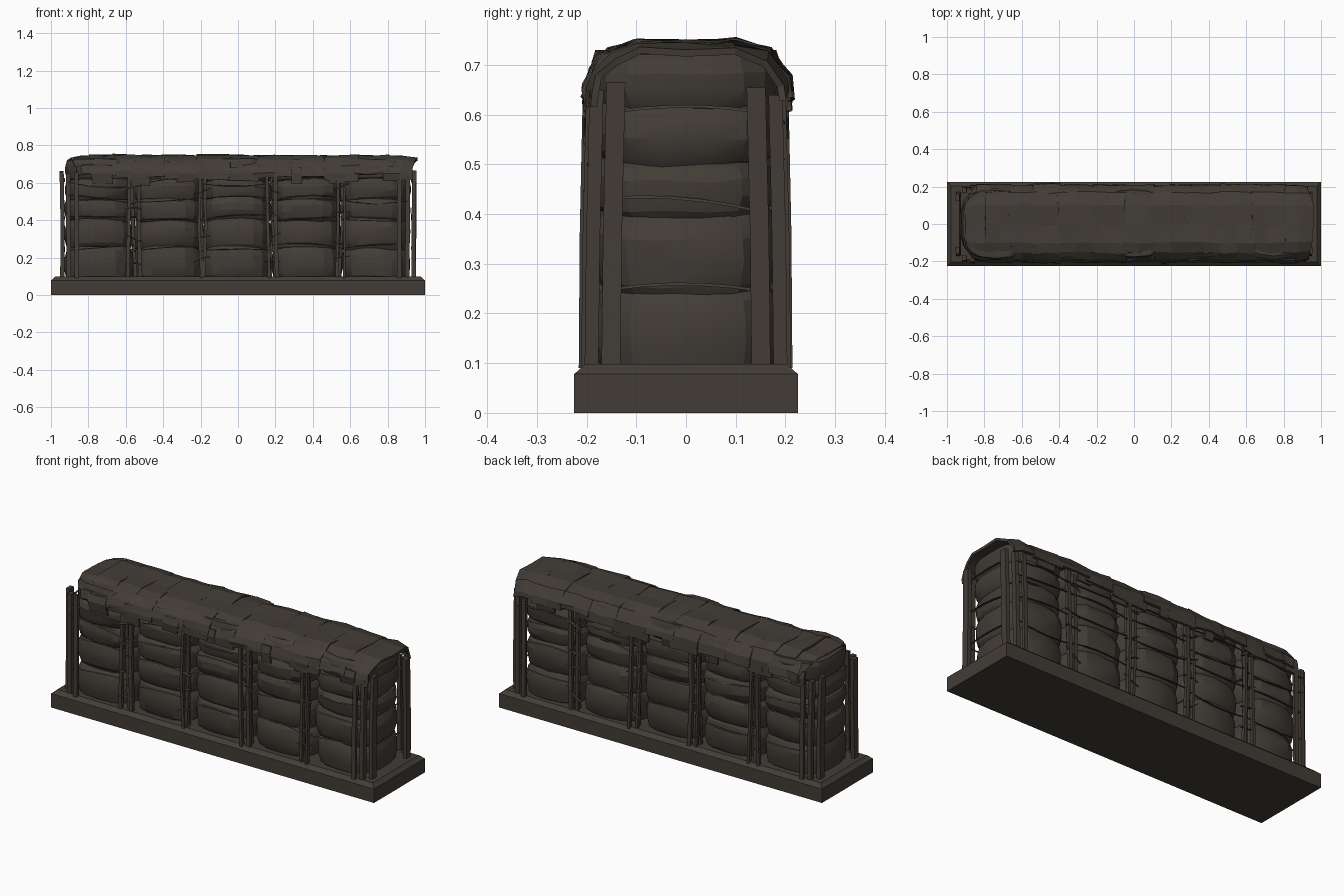
import bpy, bmesh, math, random
from mathutils import Vector

random.seed(7)
if "Cube" in bpy.data.objects:
    bpy.data.objects.remove(bpy.data.objects["Cube"], do_unlink=True)

mat = bpy.data.materials.new("dark_brown_cloth")
mat.use_nodes = True
COLOUR = (0.055, 0.046, 0.037, 1)
mat.diffuse_color = COLOUR
bsdf = mat.node_tree.nodes["Principled BSDF"]
bsdf.inputs["Base Color"].default_value = COLOUR
bsdf.inputs["Roughness"].default_value = 0.9


def jitter(a):
    return random.uniform(-a, a)


def finish(bm, name):
    bmesh.ops.recalc_face_normals(bm, faces=bm.faces)
    me = bpy.data.meshes.new(name)
    bm.to_mesh(me)
    bm.free()
    me.materials.append(mat)
    ob = bpy.data.objects.new(name, me)
    bpy.context.collection.objects.link(ob)
    return ob


def loft(bm, rings):
    """Skin closed rings of points and cap both ends."""
    loops = [[bm.verts.new(p) for p in ring] for ring in rings]
    n = len(loops[0])
    for a, b in zip(loops, loops[1:]):
        for i in range(n):
            bm.faces.new((a[i], a[(i + 1) % n], b[(i + 1) % n], b[i]))
    bm.faces.new(loops[0][::-1])
    bm.faces.new(loops[-1])


def pole(bm, path, w, d):
    """Four-sided stick along an upright path."""
    corners = [(-1, -1), (1, -1), (1, 1), (-1, 1)]
    loft(bm, [[Vector(p) + Vector((w * i, d * j, 0)) for i, j in corners] for p in path])


def rope(bm, a, b, sag, r):
    """Sagging three-sided cord between two points."""
    a, b = Vector(a), Vector(b)
    side = (b - a).cross(Vector((0, 0, 1))).normalized()
    rings = []
    for k in range(6):
        t = k / 5
        c = a.lerp(b, t) - Vector((0, 0, sag * 4 * t * (1 - t)))
        rings.append([c + side * r, c + Vector((0, 0, r)), c - side * r])
    loft(bm, rings)


# Base slab with chamfered upper edges
bm = bmesh.new()
loft(bm, [[(sx * (1 - i), sy * (0.225 - i), z) for sx, sy in
           ((-1, -1), (1, -1), (1, 1), (-1, 1))]
          for z, i in ((0, 0), (0.078, 0), (0.098, 0.022))])
finish(bm, "base_slab")

# Five stacks of plump, slumped sacks, each layer pressed into the one below
centres = (-0.74, -0.375, -0.005, 0.37, 0.738)
levels = (0.085, 0.25, 0.4, 0.505, 0.612, 0.725)
profile = ((0, 0.88), (0.14, 0.95), (0.4, 1.0), (0.68, 1.0), (0.88, 0.95), (1, 0.87))
for s, cx in enumerate(centres):
    bm = bmesh.new()
    for z0, z1 in zip(levels, levels[1:]):
        ox, oy = cx + jitter(0.006), jitter(0.005)
        rx, ry = 0.186 + jitter(0.005), 0.192 + jitter(0.006)
        tilt, sag = jitter(0.05), random.uniform(0.0, 0.014)
        z0, z1 = z0 - 0.006 + jitter(0.008), z1 + 0.008 + jitter(0.008)
        rings = []
        for t, f in profile:
            ring = []
            for k in range(18):
                a = math.tau * (k + 0.5) / 18
                c, d = math.cos(a), math.sin(a)
                px = math.copysign(abs(c) ** 0.7, c) * rx * f * (1 + jitter(0.014))
                py = math.copysign(abs(d) ** 0.7, d) * ry * f * (1 + jitter(0.014))
                z = z0 + (z1 - z0) * t + tilt * px - sag * math.cos(2 * a) + jitter(0.004)
                ring.append((ox + px, oy + py, min(max(z, 0.085), 0.73)))
            rings.append(ring)
        loft(bm, rings)
    sacks = finish(bm, f"sack_stack_{s + 1}")
    for p in sacks.data.polygons:
        p.use_smooth = True
    sacks.data.set_sharp_from_angle(angle=math.radians(20))

# Cover made of overlapping cloth sheets draped across the top
section = ((-0.197, 0.635), (-0.196, 0.655), (-0.183, 0.69), (-0.15, 0.722), (-0.1, 0.74),
           (0, 0.738), (0.1, 0.741), (0.165, 0.722), (0.2, 0.675), (0.204, 0.62))
edges = (-0.885, -0.78, -0.66, -0.53, -0.4, -0.21, -0.05, 0.1, 0.3, 0.47, 0.64, 0.8, 0.95)
bm = bmesh.new()
for x0, x1 in zip(edges, edges[1:]):
    lift, wide = jitter(0.006), 1 + jitter(0.02)
    hem = [jitter(0.025), jitter(0.03)]
    grid = []
    for t in (0, 0.5, 1):
        row = []
        x = x0 - 0.012 + (x1 - x0 + 0.018) * t
        shrink = 0.95 if x < -0.85 or x > 0.9 else 1
        for k, (y, z) in enumerate(section):
            drop = hem[0] if k == 0 else hem[1] if k == len(section) - 1 else 0
            # the two ends of the cover curl round the outer stacks
            curl = 0.045 * (y / 0.2) ** 4 * (1 if x < -0.85 else -0.6 if x > 0.9 else 0)
            row.append(bm.verts.new((x + curl + jitter(0.006),
                                     y * wide * shrink + jitter(0.005),
                                     z + lift + drop + jitter(0.006) - (1 - shrink) * 0.2)))
        grid.append(row)
    for a, b in zip(grid, grid[1:]):
        for k in range(len(section) - 1):
            bm.faces.new((a[k], b[k], b[k + 1], a[k + 1]))
cover = finish(bm, "cloth_cover")
sol = cover.modifiers.new("cloth_thickness", "SOLIDIFY")
sol.thickness, sol.offset = 0.014, 0

# Ragged flaps hanging from the cover hem
bm = bmesh.new()
for side in (-1, 1):
    for i in range(7):
        x = -0.78 + i * 0.26 + jitter(0.06)
        w, h = random.uniform(0.025, 0.055), random.uniform(0.03, 0.07)
        pole(bm, [(x + jitter(0.01), side * 0.197, 0.65 - h),
                  (x, side * (0.203 + jitter(0.003)), 0.65),
                  (x, side * 0.19, 0.685)], w, 0.005)
finish(bm, "hem_flaps")

# Poles in the gaps between stacks, front and back
gaps = (-0.557, -0.193, 0.183, 0.553)
bm = bmesh.new()
for gx in gaps:
    for side in (-1, 1):
        for off, y0 in ((-0.022, 0.19), (0.0, 0.165), (0.02, 0.19)):
            x, y = gx + off + jitter(0.007), side * (y0 + jitter(0.008))
            pole(bm, [(x + jitter(0.016), y + side * 0.008, 0.09), (x, y + side * 0.006, 0.36),
                      (x + jitter(0.01), y, 0.65 + jitter(0.025))],
                 random.uniform(0.006, 0.011), 0.01)
finish(bm, "gap_poles")

# Corner posts: stout end posts with thinner ones wrapping the corner
bm = bmesh.new()
for ex in (-1, 1):
    for side in (-1, 1):
        for x, y, w, d, top in ((0.94, 0.145, 0.011, 0.019, 0.66),
                                (0.905, 0.184, 0.012, 0.014, 0.64),
                                (0.862, 0.197, 0.012, 0.008, 0.65)):
            pole(bm, [(ex * x, side * (y + 0.006), 0.09),
                      (ex * (x + jitter(0.004)), side * (y + 0.003), 0.35),
                      (ex * (x + 0.003), side * (y - 0.004), top + jitter(0.012))], w, d)
finish(bm, "corner_posts")

# Cords tying the poles together along the sides and ends
bm = bmesh.new()
stops = (-0.91,) + gaps + (0.91,)
for side in (-1, 1):
    for a, b in zip(stops, stops[1:]):
        for z in (0.25, 0.4, 0.51, 0.6):
            rope(bm, (a, side * 0.194, z + jitter(0.025)),
                 (b, side * 0.194, z + jitter(0.025)), jitter(0.02), 0.005)
for ex in (-1, 1):
    for z in (0.24, 0.41, 0.61):
        rope(bm, (ex * 0.93, -0.15, z + jitter(0.02)),
             (ex * 0.93, 0.15, z + jitter(0.01)), -0.012, 0.006)
finish(bm, "tie_cords")

# Loose lashings wrapped round each group of gap poles
bm = bmesh.new()
for gx in gaps:
    for side in (-1, 1):
        for z in (0.18, 0.3, 0.43, 0.56):
            rope(bm, (gx - 0.045, side * 0.2, z + jitter(0.04)),
                 (gx + 0.045, side * 0.2, z + jitter(0.04)), jitter(0.01), 0.006)
finish(bm, "pole_lashings")
